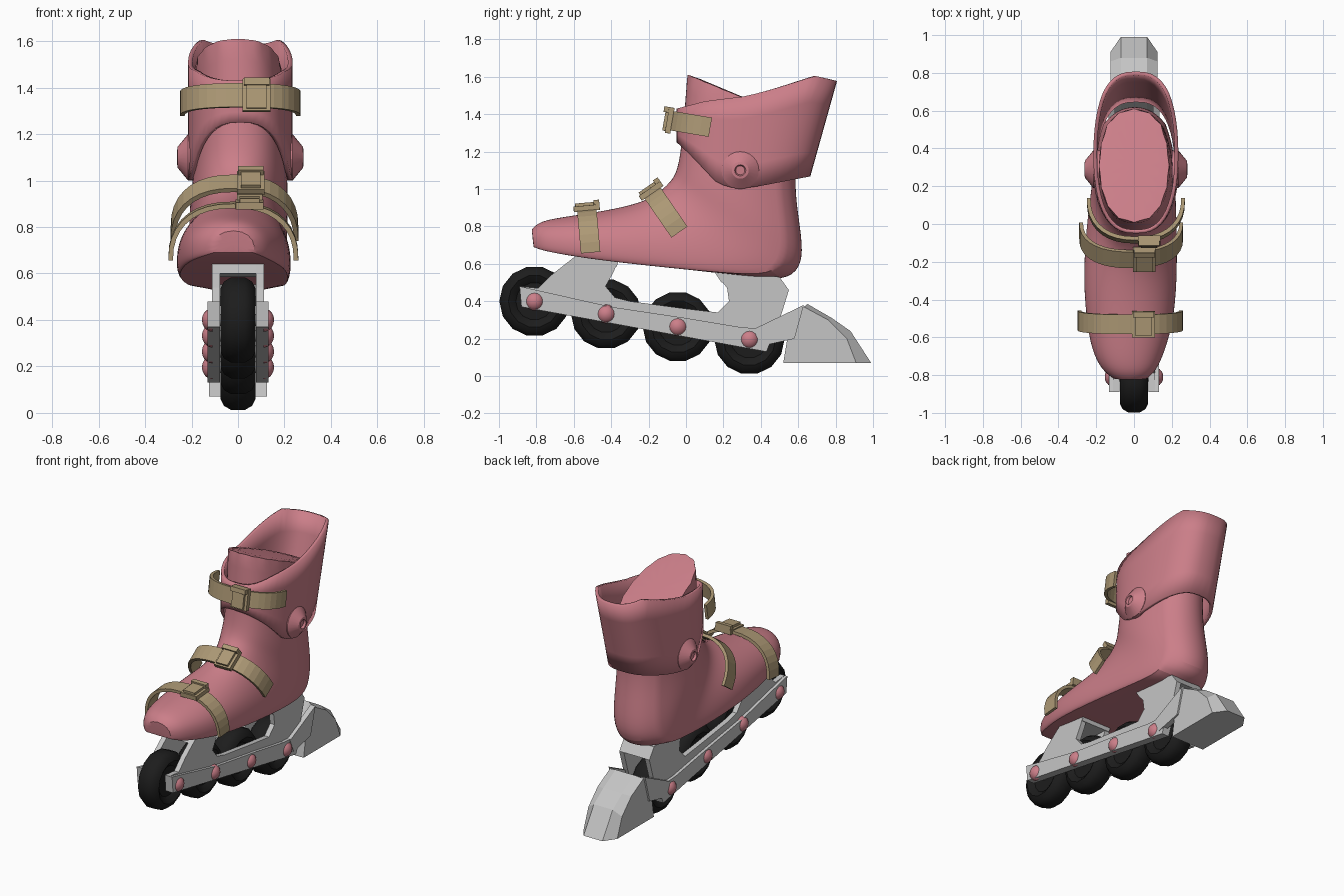
import bpy, bmesh
from math import sin, cos, pi, radians, atan2, hypot

cube = bpy.data.objects.get("Cube")
if cube:
    bpy.data.objects.remove(cube, do_unlink=True)


def material(name, rgb):
    mat = bpy.data.materials.new(name)
    mat.use_nodes = True
    mat.diffuse_color = (*rgb, 1)
    mat.node_tree.nodes["Principled BSDF"].inputs["Base Color"].default_value = (*rgb, 1)
    return mat


PINK = material("dusty pink", (.6, .21, .25))
TAN = material("strap tan", (.42, .32, .18))
GREY = material("frame grey", (.56, .56, .56))
BLACK = material("wheel black", (.012, .012, .012))


def power(value, exponent):
    """Signed power, used for squared-off ellipses."""
    return (1 if value >= 0 else -1) * abs(value) ** exponent


def loft(name, rings, mat, caps=True, angle=None, creases=()):
    """Skin a row of closed rings; crease the end caps and chosen lengthwise lines."""
    bm = bmesh.new()
    crease = bm.edges.layers.float.new("crease_edge")
    rows = [[bm.verts.new(p) for p in ring] for ring in rings]
    n = len(rows[0])
    for a, b in zip(rows, rows[1:]):
        for i in range(n):
            j = (i + 1) % n
            bm.faces.new((a[i], a[j], b[j], b[i]))
        for i in creases:
            bm.edges.get((a[i], b[i]))[crease] = .8
    if caps:
        for row in (rows[0], rows[-1]):
            face = bm.faces.new(row)
            if creases:
                for edge in face.edges:
                    edge[crease] = .8
    bmesh.ops.recalc_face_normals(bm, faces=bm.faces)
    mesh = bpy.data.meshes.new(name)
    bm.to_mesh(mesh)
    bm.free()
    mesh.materials.append(mat)
    ob = bpy.data.objects.new(name, mesh)
    bpy.context.collection.objects.link(ob)
    if angle:
        bpy.ops.object.select_all(action='DESELECT')
        ob.select_set(True)
        bpy.context.view_layer.objects.active = ob
        bpy.ops.object.shade_smooth_by_angle(angle=radians(angle))
    return ob


def slab(name, outline, x0, x1, mat):
    """Extrude a side outline across x."""
    return loft(name, [[(x, y, z) for y, z in outline] for x in (x0, x1)], mat)


def lathe(name, profile, y, z, mat, sides, angle=35):
    """Turn (x, radius) points about a sideways axle."""
    rings = [[(x, y + r * cos(2 * pi * k / sides), z + r * sin(2 * pi * k / sides))
              for k in range(sides)] for x, r in profile]
    return loft(name, rings, mat, angle=angle)


def box(name, centre, size, tilt, mat):
    bpy.ops.mesh.primitive_cube_add(size=1, location=centre, rotation=(tilt, 0, 0))
    ob = bpy.context.object
    ob.name, ob.scale = name, size
    ob.data.materials.append(mat)
    mod = ob.modifiers.new("soft edges", 'BEVEL')
    mod.width, mod.segments = .008, 1


def interpolate(keys, t):
    for (a, va), (b, vb) in zip(keys, keys[1:]):
        if t <= b:
            return va + (vb - va) * (t - a) / (b - a)
    return keys[-1][1]


# Boot: sections fan from the toe round the heel and up to the tongue
# (front y, front z, back y, back z, centre x, half width, roundness)
sections = [
    (-.825, .785, -.815, .69, -.02, .09, 0),
    (-.79, .825, -.77, .672, -.025, .145, 0),
    (-.7, .848, -.66, .65, -.03, .195, 0),
    (-.55, .87, -.48, .622, -.02, .235, 0),
    (-.38, .9, -.2, .59, -.02, .25, 0),
    (-.25, .935, .1, .56, -.01, .235, 0),
    (-.17, .975, .33, .53, 0, .22, .2),
    (-.12, 1.02, .53, .505, 0, .215, .6),
    (-.08, 1.06, .62, .57, 0, .215, .9),
    (-.06, 1.1, .635, .69, .005, .215, 1),
    (-.045, 1.15, .6, .9, .01, .205, 1),
    (-.03, 1.25, .59, 1.05, .01, .2, 1),
    (-.015, 1.42, .6, 1.2, .01, .195, 1),
    (0, 1.62, .62, 1.36, 0, .19, 1),
]
flat_sole = [(0, 0), (0, .5), (0, .95), (.08, 1), (.3, 1),
             (.55, .93), (.78, .73), (.94, .42), (1, 0)]
rings = []
for fy, fz, by, bz, cx, w, t in sections:
    half = []
    for i, (u, v) in enumerate(flat_sole):
        a = pi * i / 8
        u += ((1 - cos(a)) / 2 - u) * t
        v += (sin(a) ** .8 - v) * t
        half.append((w * v, by + (fy - by) * u, bz + (fz - bz) * u))
    rings.append([(cx + x, y, z) for x, y, z in half]
                 + [(cx - x, y, z) for x, y, z in half[-2:0:-1]])
boot = loft("boot_shell", rings, PINK, angle=40, creases=(2, 14))
sub = boot.modifiers.new("smooth", 'SUBSURF')
sub.levels = sub.render_levels = 2

# Ankle cuff: an open shell with shaped upper and lower rims
lower = [(-1, 1.25), (-.7, 1.15), (-.35, 1.03), (-.05, 1), (.3, 1.02), (1, 1.07)]
upper = [(-1, 1.43), (-.6, 1.47), (-.1, 1.495), (.3, 1.55), (.7, 1.605), (1, 1.58)]
rings = []
for level in range(5):
    ring = []
    for k in range(48):
        a = 2 * pi * k / 48
        c = -cos(a)
        z0, z1 = interpolate(lower, c), interpolate(upper, c)
        z = z0 + (z1 - z0) * level / 4
        front, back = -.04, .655 + .28 * (z - 1.07)
        ring.append((.01 + .215 * power(sin(a), .75),
                     (front + back) / 2 + power(c, .9) * (back - front) / 2, z))
    rings.append(ring)
cuff = loft("ankle_cuff", rings, PINK, caps=False, angle=40)
wall = cuff.modifiers.new("wall", 'SOLIDIFY')
wall.thickness, wall.offset = .02, 0

# Cuff pivots
for side, s in (("left", 1), ("right", -1)):
    lathe(side + "_cuff_pivot",
          [(.01 + s * x, r) for x, r in
           ((.19, .1), (.225, .1), (.27, .045), (.272, .03), (.258, .024))],
          .29, 1.1, PINK, 24, 25)


# Straps: a band arched over the boot, with a buckle on its crown
def strap(name, end, top, cx, w):
    dy, dz = top[0] - end[0], top[1] - end[1]
    length = hypot(dy, dz)
    uy, uz = dy / length, dz / length
    rings = []
    for k in range(19):
        a = pi * k / 18
        ring = []
        for lift, across in ((0, -1), (0, 1), (.02, 1), (.02, -1)):
            x = cx + (w + lift) * power(cos(a), .85)
            d = (length + lift) * abs(sin(a)) ** .85
            q = .052 * across
            ring.append((x, end[0] + uy * d - uz * q, end[1] + uz * d + uy * q))
        rings.append(ring)
    loft(name + "_strap", rings, TAN)
    tilt = atan2(-uy, uz)
    for part, lift, shift, size in (("buckle_base", .012, 0, (.12, .14, .03)),
                                    ("buckle_lever", .03, .01, (.085, .1, .025)),
                                    ("buckle_lip", .035, -.055, (.11, .03, .035))):
        centre = (cx + .07, top[0] + uy * lift - uz * shift, top[1] + uz * lift + uy * shift)
        box(name + "_" + part, centre, size, tilt, TAN)


strap("toe", (-.51, .66), (-.53, .885), -.02, .26)
strap("instep", (-.035, .77), (-.18, .98), -.015, .255)
strap("cuff", (.13, 1.33), (-.075, 1.365), .01, .24)

# Wheels, axles and axle caps
tread = [(.045, .06), (.045, .1), (.06, .115), (.075, .14), (.06, .17), (.03, .188)]
tread = tread + [(-x, r) for x, r in reversed(tread)]
for i in range(4):
    y, z = -.81 + .383 * i, .4 - .068 * i
    lathe(f"wheel_{i + 1}", tread, y, z, BLACK, 14)
    lathe(f"axle_{i + 1}", [(-.12, .025), (.12, .025)], y, z, GREY, 12)
    for side, s in (("left", 1), ("right", -1)):
        dome = [(s * (.11 + .045 * sin(a)), .051 * cos(a))
                for a in (0, .3, .6, .9, 1.2, 1.45)]
        lathe(f"{side}_axle_cap_{i + 1}", dome, y, z, PINK, 16)

# Frame: side plates with two pillars, and a thicker lower rail
plate = [(-.89, .48), (-.79, .47), (-.72, .54), (-.58, .65), (-.36, .62), (-.39, .55),
         (-.43, .48), (-.38, .42), (-.3, .4), (0, .36), (.17, .34), (.23, .4),
         (.22, .47), (.15, .56), (.5, .53), (.55, .46), (.51, .33), (.43, .13), (-.88, .37)]
rail = [(-.89, .48), (-.8, .46), (-.4, .37), (0, .31), (.3, .26), (.48, .25),
        (.43, .13), (-.88, .37)]
arm = [(.36, .25), (.63, .38), (.58, .2), (.4, .16)]
for side, s in (("left", 1), ("right", -1)):
    slab(side + "_frame_plate", plate, s * .078, s * .112, GREY)
    slab(side + "_frame_rail", rail, s * .1, s * .132, GREY)
    slab(side + "_brake_arm", arm, s * .1, s * .136, GREY)
slab("front_mount", [(-.64, .6), (-.58, .65), (-.36, .62), (-.37, .585)], -.11, .11, GREY)
slab("rear_mount", [(.15, .56), (.5, .53), (.55, .46), (.19, .5)], -.11, .11, GREY)

# Heel brake with sloping shoulders
inner = [(.52, .07), (.56, .25), (.65, .385), (.78, .31), (.88, .24), (.99, .07)]
outer = [(.52, .07), (.55, .25), (.63, .37), (.76, .3), (.86, .2), (.91, .07)]
loft("heel_brake", [[(x, y, z) for y, z in shape] for x, shape in
                    ((-.125, outer), (-.07, inner), (.07, inner), (.125, outer))], GREY)
